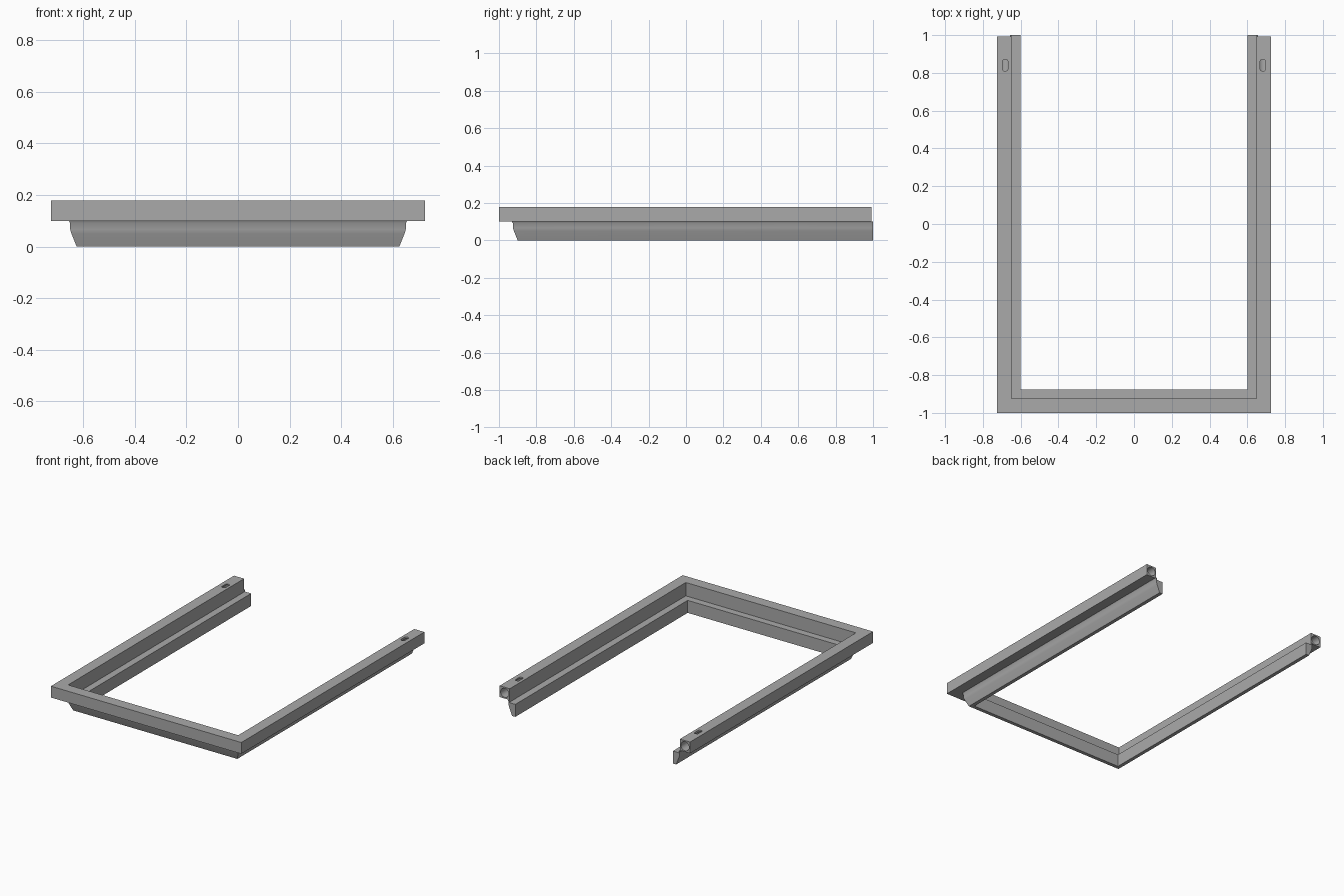
import bpy
import bmesh
import math
from mathutils import Matrix

if "Cube" in bpy.data.objects:
    bpy.data.objects.remove(bpy.data.objects["Cube"], do_unlink=True)

HALF_W, FRONT = 0.725, -1.0

grey = bpy.data.materials.new("satin_grey")
grey.use_nodes = True
grey.diffuse_color = (0.4, 0.4, 0.4, 1)
grey.node_tree.nodes["Principled BSDF"].inputs["Base Color"].default_value = (0.4, 0.4, 0.4, 1)


def add_object(name, bm):
    bmesh.ops.recalc_face_normals(bm, faces=bm.faces)
    mesh = bpy.data.meshes.new(name)
    bm.to_mesh(mesh)
    bm.free()
    mesh.materials.append(grey)
    obj = bpy.data.objects.new(name, mesh)
    bpy.context.collection.objects.link(obj)
    return obj


def select(obj):
    bpy.ops.object.select_all(action="DESELECT")
    obj.select_set(True)
    bpy.context.view_layer.objects.active = obj


def u_sweep(name, profile, back):
    """Sweep an (x, z) profile around the open frame with mitred corners."""
    bm = bmesh.new()
    rings = []
    for side, at_back in ((1, True), (1, False), (-1, False), (-1, True)):
        rings.append([bm.verts.new((side * x, back if at_back else FRONT + HALF_W - x, z))
                      for x, z in profile])
    n = len(profile)
    for a, b in zip(rings, rings[1:]):
        for i in range(n):
            j = (i + 1) % n
            bm.faces.new((a[i], a[j], b[j], b[i]))
    bm.faces.new(rings[0])
    bm.faces.new(rings[-1])
    return add_object(name, bm)


def cut(target, cutter):
    mod = target.modifiers.new("cut", "BOOLEAN")
    mod.operation, mod.solver, mod.object = "DIFFERENCE", "EXACT", cutter
    cutter.hide_render = True
    select(target)
    bpy.ops.object.modifier_apply(modifier=mod.name)
    bpy.data.objects.remove(cutter, do_unlink=True)


def bore(x):
    """Round socket running in from the open end of a rail."""
    bm = bmesh.new()
    place = Matrix.Translation((x, 0.9, 0.139)) @ Matrix.Rotation(math.pi / 2, 4, "X")
    bmesh.ops.create_cone(bm, cap_ends=True, segments=32, radius1=0.031, radius2=0.031,
                          depth=0.3, matrix=place)
    return add_object("bore_cutter", bm)


def slot(x):
    """Rounded slot through the top wall into the socket."""
    bm = bmesh.new()
    place = Matrix.Translation((x, 0.84, 0.17)) @ Matrix.Diagonal((0.028, 0.058, 0.06, 1))
    bmesh.ops.create_cube(bm, size=1, matrix=place)
    upright = [e for e in bm.edges if abs(e.verts[0].co.z - e.verts[1].co.z) > 0.01]
    bmesh.ops.bevel(bm, geom=upright, offset=0.008, segments=4, profile=0.5, affect="EDGES")
    return add_object("slot_cutter", bm)


# Square upper bar of the frame
upper_bar = u_sweep("upper_bar", [(0.648, 0.1), (0.648, 0.178), (0.725, 0.178), (0.725, 0.1)], 0.992)
for side in (1, -1):
    cut(upper_bar, bore(side * 0.6865))
    cut(upper_bar, slot(side * 0.682))

# Lower lip with an inner ledge and a tapered outer face
lower_lip = u_sweep("lower_lip", [(0.6, 0), (0.6, 0.086), (0.648, 0.086), (0.648, 0.1), (0.656, 0.1),
                                  (0.651, 0.092), (0.65, 0.066), (0.645, 0.05), (0.625, 0)], 1.0)

for obj in (upper_bar, lower_lip):
    select(obj)
    bpy.ops.object.shade_smooth_by_angle(angle=math.radians(30))
